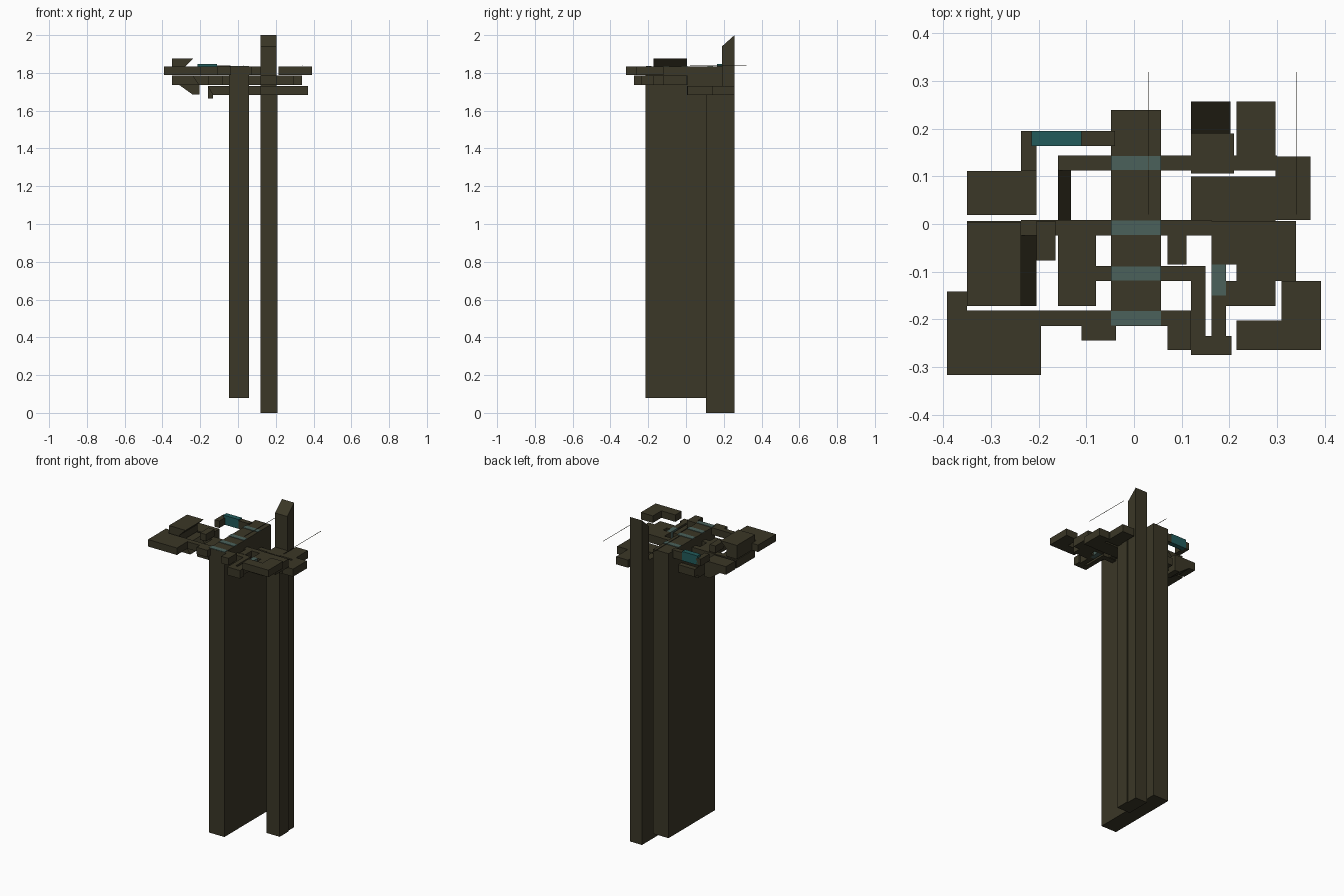
import bpy


def material(name, rgb):
    m = bpy.data.materials.new(name)
    m.diffuse_color = (*rgb, 1)
    return m


OLIVE = material("dark olive", (0.043, 0.038, 0.020))
TEAL = material("teal", (0.016, 0.105, 0.105))
GREY_TEAL = material("grey teal", (0.070, 0.120, 0.104))


def prism(name, profile, axis, a, b, mat=OLIVE):
    """Extrude a profile (horizontal, z) along the x or y axis from a to b."""
    n = len(profile)
    if axis == 'y':
        verts = [(u, t, z) for t in (a, b) for u, z in profile]
    else:
        verts = [(t, u, z) for t in (b, a) for u, z in profile]
    faces = [tuple(range(n)), tuple(reversed(range(n, 2 * n)))]
    faces += [(i, i + n, (i + 1) % n + n, (i + 1) % n) for i in range(n)]
    me = bpy.data.meshes.new(name)
    me.from_pydata(verts, [], faces)
    me.materials.append(mat)
    bpy.context.collection.objects.link(bpy.data.objects.new(name, me))


def box(name, x0, x1, y0, y1, z, mat=OLIVE):
    lo, hi = z
    prism(name, [(x0, lo), (x1, lo), (x1, hi), (x0, hi)], 'y', y0, y1, mat)


TOP, MID, LOW = (1.79, 1.833), (1.735, 1.785), (1.683, 1.73)

# Tall central slab and the stepped rear tower
box("central_column", -0.048, 0.057, -0.214, 0.239, (0.08, 1.833))
prism("rear_tower", [(0.19, 0), (0.257, 0), (0.257, 2), (0.19, 1.94)], 'x', 0.12, 0.203)
box("rear_tower_step", 0.12, 0.21, 0.106, 0.19, (0, 1.73))

# Four cross beams, each with a coloured strip where it passes the slab
for y, x0, x1, z in [(0.128, -0.16, 0.3, LOW), (-0.008, -0.237, 0.163, MID),
                     (-0.104, -0.16, 0.15, MID), (-0.198, -0.262, 0.12, TOP)]:
    box("cross_beam_left", x0, -0.048, y - 0.016, y + 0.016, z)
    box("cross_beam_right", 0.057, x1, y - 0.016, y + 0.016, z)
    box("column_strip", -0.048, 0.057, y - 0.015, y + 0.015, (1.832, 1.836), GREY_TEAL)

# Left platforms
box("front_left_pad", -0.392, -0.195, -0.317, -0.182, TOP)
box("front_left_lip", -0.392, -0.35, -0.182, -0.142, TOP)
box("front_tab", -0.11, -0.038, -0.245, -0.214, TOP)
box("left_link", -0.205, -0.165, -0.077, 0.006, TOP)
box("left_inner_pad", -0.16, -0.08, -0.172, 0.006, MID)
box("left_rear_pad", -0.35, -0.205, 0.019, 0.111, MID)
box("left_rear_post", -0.237, -0.205, 0.111, 0.195, TOP)

# Right platforms
box("front_right_tab", 0.07, 0.12, -0.264, -0.214, TOP)
box("front_right_pad", 0.215, 0.392, -0.264, -0.203, TOP)
box("front_right_arm", 0.31, 0.392, -0.203, -0.12, TOP)
box("right_bar", 0.12, 0.15, -0.235, -0.12, MID)
box("right_bar_foot", 0.12, 0.205, -0.275, -0.235, MID)
box("right_rail", 0.163, 0.193, -0.235, -0.15, MID)
box("right_panel", 0.163, 0.193, -0.15, -0.085, MID, GREY_TEAL)
box("right_tooth", 0.07, 0.11, -0.085, -0.024, MID)
box("right_inner_pad", 0.163, 0.215, -0.085, 0.006, MID)
box("right_pad", 0.215, 0.34, -0.12, 0.006, MID)
box("right_pad_step", 0.193, 0.297, -0.172, -0.12, MID)
box("rear_right_pad", 0.12, 0.297, 0.006, 0.1, LOW)
box("rear_right_end", 0.297, 0.37, 0.008, 0.142, LOW)
box("rear_right_block", 0.215, 0.297, 0.144, 0.257, LOW)

# Raised left block with undercut side, and the sloped parts around it
prism("left_raised_block", [(-0.35, 1.79), (-0.28, 1.79), (-0.28, 1.833), (-0.237, 1.875),
                            (-0.35, 1.875)], 'y', -0.172, 0.004)
prism("left_wedge", [(-0.35, 1.735), (-0.205, 1.735), (-0.237, 1.785), (-0.35, 1.785)],
      'y', -0.172, 0.006)
prism("left_keel", [(-0.31, 1.735), (-0.24, 1.685), (-0.205, 1.685), (-0.205, 1.735)],
      'y', 0.019, 0.111)
prism("left_ramp", [(-0.16, 1.665), (-0.132, 1.665), (-0.132, 1.685), (-0.16, 1.735)],
      'y', 0.006, 0.113)

# Teal duct at the rear left
box("rear_duct", -0.215, -0.11, 0.164, 0.195, (1.79, 1.847), TEAL)
box("rear_duct_tail", -0.11, -0.04, 0.164, 0.195, (1.79, 1.84))

# Hair-thin rods over the deck
for x in (0.03, 0.34):
    box("thin_rod", x, x + 0.0015, 0.02, 0.319, (1.836, 1.838))
